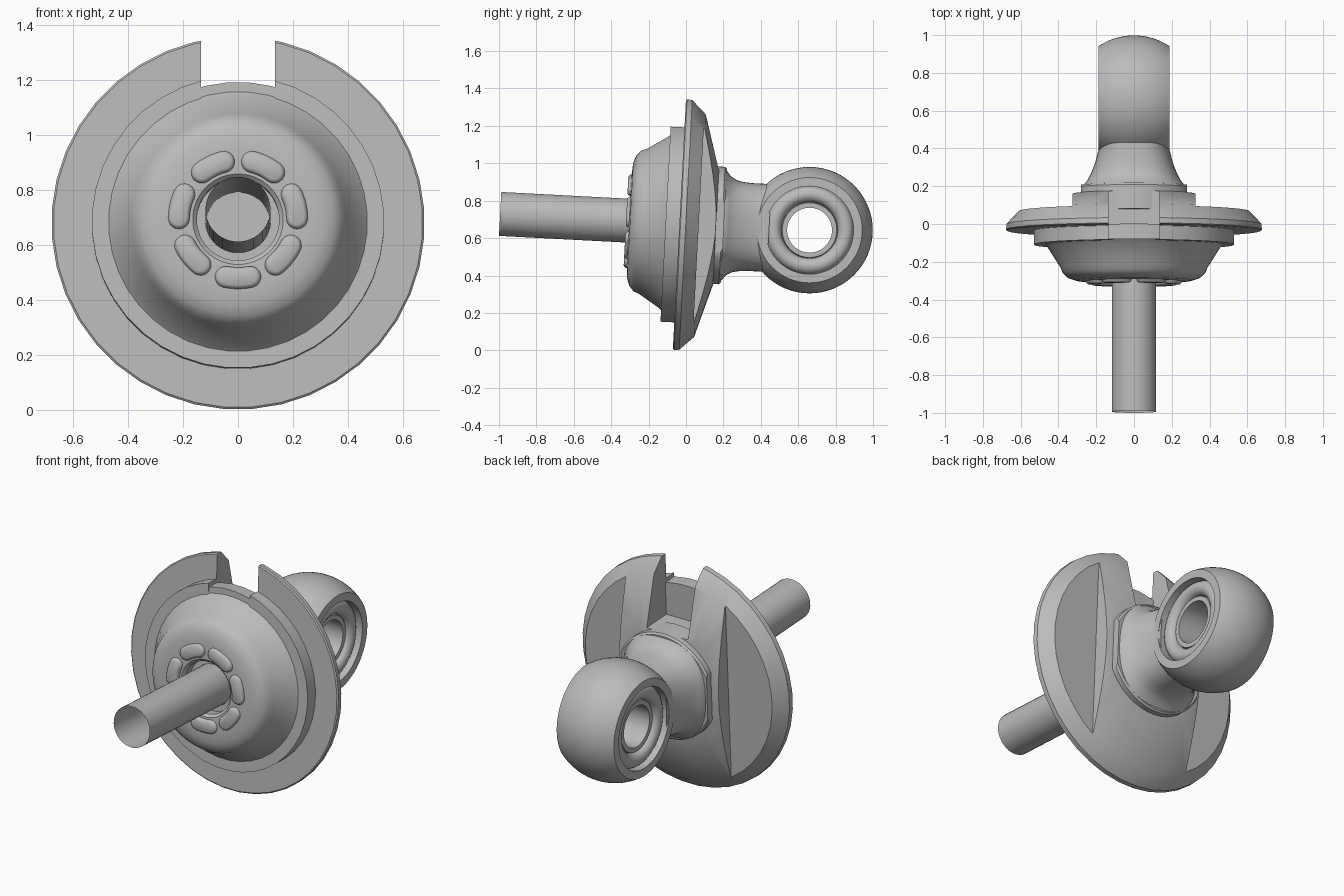
import bpy, bmesh, math
from mathutils import Matrix, Vector

cube = bpy.data.objects.get("Cube")
if cube:
    bpy.data.objects.remove(cube)

grey = bpy.data.materials.new("grey")
grey.use_nodes = True
grey.diffuse_color = (0.5, 0.5, 0.5, 1)
grey.node_tree.nodes["Principled BSDF"].inputs["Base Color"].default_value = (0.5, 0.5, 0.5, 1)

# The whole assembly leans slightly about x; parts are built along local y
LEAN = Matrix.Translation((0, -0.035, 0.679)) @ Matrix.Rotation(math.radians(-3), 4, 'X')
EYE_Y = 0.6965


def new_object(name, bm):
    bmesh.ops.recalc_face_normals(bm, faces=bm.faces)
    mesh = bpy.data.meshes.new(name)
    bm.to_mesh(mesh)
    bm.free()
    mesh.materials.append(grey)
    obj = bpy.data.objects.new(name, mesh)
    bpy.context.collection.objects.link(obj)
    return obj


def skin(bm, rings, closed):
    """Bridge equal rings of vertices with quads."""
    pairs = list(zip(rings, rings[1:]))
    if closed:
        pairs.append((rings[-1], rings[0]))
    for a, b in pairs:
        n = len(a)
        for i in range(n):
            j = (i + 1) % n
            bm.faces.new((a[i], a[j], b[j], b[i]))


def revolve(name, profile, seg, closed=True, axis='Y', centre=(0, 0, 0)):
    """Spin (radius, along) points about an axis."""
    bm = bmesh.new()
    rings = []
    for r, t in profile:
        ring = []
        for i in range(seg):
            a = 2 * math.pi * (i + 0.5) / seg
            c, s = r * math.cos(a), r * math.sin(a)
            p = (c, t, s) if axis == 'Y' else (t, c, s)
            ring.append(bm.verts.new(Vector(p) + Vector(centre)))
        rings.append(ring)
    skin(bm, rings, closed)
    return bm, rings, name


def cut(obj, lo, hi):
    """Remove a box given by two corners."""
    bm = bmesh.new()
    bmesh.ops.create_cube(bm, size=1)
    for v in bm.verts:
        v.co = [h if c > 0 else l for c, l, h in zip(v.co, lo, hi)]
    cutter = new_object("cutter", bm)
    cutter.hide_render = True
    mod = obj.modifiers.new("cut", 'BOOLEAN')
    mod.operation, mod.object, mod.solver = 'DIFFERENCE', cutter, 'EXACT'
    deps = bpy.context.evaluated_depsgraph_get()
    mesh = bpy.data.meshes.new_from_object(obj.evaluated_get(deps))
    obj.modifiers.clear()
    obj.data = mesh
    bpy.data.objects.remove(cutter)


def finish(obj, angle=30):
    obj.data.transform(LEAN)
    bpy.ops.object.select_all(action='DESELECT')
    obj.select_set(True)
    bpy.context.view_layer.objects.active = obj
    bpy.ops.object.shade_smooth_by_angle(angle=math.radians(angle))


# Hollow rod, open at the front and closed deep inside
bm, rings, name = revolve("rod", [(0.118, -0.96), (0.118, 0.1)], 32, closed=False)
bm.faces.new(rings[-1])
finish(new_object(name, bm))

# Domed housing with a recess around the rod
bm, _, name = revolve("dome_housing", [
    (0.119, 0.01), (0.119, -0.2), (0.15, -0.2), (0.15, -0.25), (0.165, -0.265),
    (0.25, -0.269), (0.31, -0.264), (0.35, -0.25), (0.378, -0.225), (0.39, -0.195),
    (0.46, -0.085), (0.475, -0.07), (0.51, -0.07), (0.51, 0.01)], 40)
finish(new_object(name, bm), 35)

# Stepped flange behind the dome, open at the top notch
bm, _, name = revolve("flange", [(0.45, 0.005), (0.45, -0.074), (0.532, -0.074), (0.532, 0.005)], 40)
flange = new_object(name, bm)
cut(flange, (-0.135, -0.2, 0.3), (0.135, 0.1, 0.8))
finish(flange)

# Large disc with conical back, top notch and flat side recesses
bm, _, name = revolve("spring_disc", [
    (0.119, 0), (0.672, 0), (0.679, 0.006), (0.677, 0.034), (0.605, 0.11),
    (0.32, 0.196), (0.119, 0.196)], 40)
disc = new_object(name, bm)
cut(disc, (-0.135, -0.1, 0.3), (0.135, 0.4, 0.8))
for side in (-1, 1):
    xs = sorted((side * 0.325, side * 0.9))
    cut(disc, (xs[0], 0.103, -0.8), (xs[1], 0.4, 0.8))
finish(disc)

# Collar, clipped flat on both sides
bm, _, name = revolve("collar", [
    (0.119, 0.1), (0.315, 0.1), (0.315, 0.228), (0.305, 0.238), (0.119, 0.238)], 48)
collar = new_object(name, bm)
for side in (-1, 1):
    xs = sorted((side * 0.28, side * 0.6))
    cut(collar, (xs[0], -0.1, -0.6), (xs[1], 0.5, 0.6))
finish(collar)

# Neck flowing from the collar into the eye
bm = bmesh.new()
rings = []
for y, rx, rz in [(0.2, 0.272, 0.297), (0.238, 0.27, 0.295), (0.262, 0.25, 0.265),
                  (0.295, 0.232, 0.246), (0.335, 0.215, 0.238), (0.38, 0.2, 0.235),
                  (0.43, 0.188, 0.235), (0.48, 0.184, 0.235)]:
    ring = []
    for i in range(48):
        a = 2 * math.pi * i / 48
        c, s = math.cos(a), math.sin(a)
        x = rx * math.copysign(abs(c) ** 0.8, c)
        z = rz * math.copysign(abs(s) ** 0.8, s)
        ring.append(bm.verts.new((x, y, z)))
    rings.append(ring)
skin(bm, rings, False)
neck = new_object("neck", bm)
finish(neck, 40)

# Eye: truncated ball with a bore across x
R, W = 0.338, 0.187
arc = [math.asin(W / R) * k / 8 for k in range(-8, 9)]
profile = [(0.235, -W)] + [(R * math.cos(a), R * math.sin(a)) for a in arc] + [(0.235, W)]
bm, _, name = revolve("eye", profile, 64, axis='X', centre=(0, EYE_Y, 0))
finish(new_object(name, bm))

# Bushing with rounded lips inside the eye
lip = [(0.193 - 0.043 * math.cos(math.pi * k / 8), 0.125 + 0.043 * math.sin(math.pi * k / 8))
       for k in range(9)]
half = [(0.12, 0.14), (0.146, 0.14)] + lip
profile = half + [(r, -t) for r, t in reversed(half)]
bm, _, name = revolve("bushing", profile, 48, axis='X', centre=(0, EYE_Y, 0))
finish(new_object(name, bm), 40)

# Seven raised curved pads around the rod
MID, CAP, SPAN = 0.215, 0.039, 0.21
for k in range(7):
    centre = -math.pi / 2 + k * 2 * math.pi / 7
    bm = bmesh.new()
    rings = []
    for shrink, y in [(0, -0.25), (0, -0.272), (0.005, -0.281), (0.014, -0.286)]:
        w = CAP - shrink
        pts = []
        for i in range(7):
            a = centre - SPAN + 2 * SPAN * i / 6
            pts.append(((MID + w) * math.cos(a), (MID + w) * math.sin(a)))
        for end, start in ((centre + SPAN, 0), (centre - SPAN, math.pi)):
            if start:
                for i in range(7):
                    a = centre + SPAN - 2 * SPAN * i / 6
                    pts.append(((MID - w) * math.cos(a), (MID - w) * math.sin(a)))
            for i in range(1, 8):
                a = end + start + math.pi * i / 8
                pts.append((MID * math.cos(end) + w * math.cos(a),
                            MID * math.sin(end) + w * math.sin(a)))
        rings.append([bm.verts.new((x, y, z)) for x, z in pts])
    skin(bm, rings, False)
    bm.faces.new(rings[-1])
    finish(new_object("front_pad_%d" % (k + 1), bm), 50)
